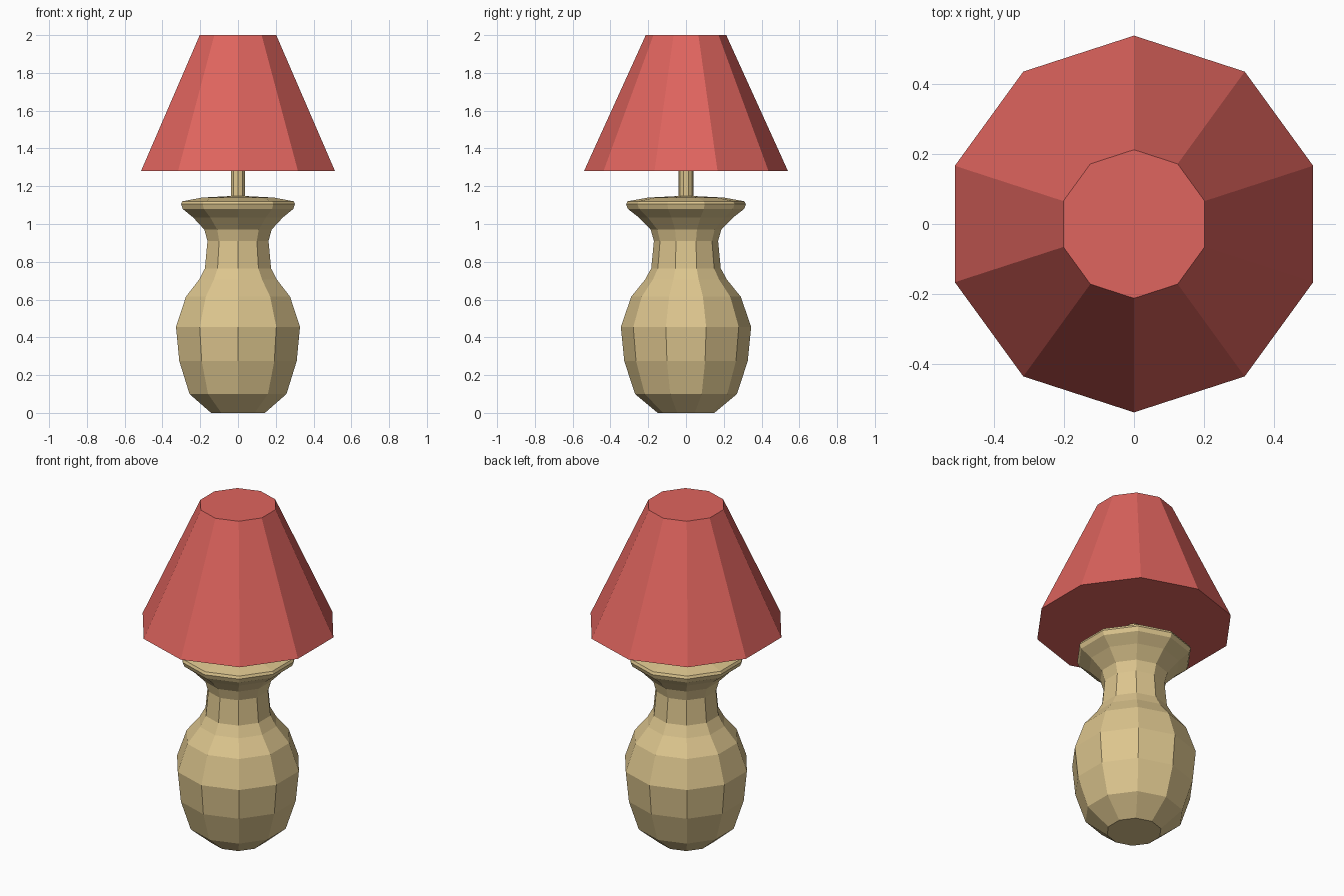
import bpy, bmesh, math

if "Cube" in bpy.data.objects:
    bpy.data.objects.remove(bpy.data.objects["Cube"])

SIDES = 10


def material(name, rgb):
    m = bpy.data.materials.new(name)
    m.diffuse_color = (*rgb, 1)
    m.use_nodes = True
    m.node_tree.nodes["Principled BSDF"].inputs["Base Color"].default_value = m.diffuse_color
    return m


def lathe(name, profile, mat):
    """Closed flat-faced turned solid from (radius, z) pairs, bottom to top."""
    bm = bmesh.new()
    rings = []
    for r, z in profile:
        angles = [math.pi / 2 + math.tau * i / SIDES for i in range(SIDES)]
        rings.append([bm.verts.new((r * math.cos(a), r * math.sin(a), z)) for a in angles])
    for low, high in zip(rings, rings[1:]):
        for i in range(SIDES):
            j = (i + 1) % SIDES
            bm.faces.new((low[i], low[j], high[j], high[i]))
    bm.faces.new(rings[0][::-1])
    bm.faces.new(rings[-1])
    mesh = bpy.data.meshes.new(name)
    bm.to_mesh(mesh)
    bm.free()
    mesh.materials.append(mat)
    obj = bpy.data.objects.new(name, mesh)
    bpy.context.collection.objects.link(obj)
    return obj


ceramic = material("tan ceramic", (0.72, 0.56, 0.27))
fabric = material("red fabric", (0.74, 0.128, 0.112))

# Vase-shaped base with flared rim and slightly domed top
lathe("lamp_base", [
    (0.15, 0.0), (0.27, 0.10), (0.327, 0.275), (0.345, 0.455), (0.29, 0.615),
    (0.217, 0.705), (0.184, 0.765), (0.17, 0.91), (0.187, 0.97), (0.25, 1.035),
    (0.308, 1.08), (0.317, 1.105), (0.31, 1.12), (0.20, 1.14), (0.04, 1.148),
], ceramic)

# Stem between the base and the shade
lathe("stem", [(0.04, 1.14), (0.04, 1.30)], ceramic)

# Tapered shade, closed above and below
lathe("lamp_shade", [(0.54, 1.28), (0.213, 2.0)], fabric)
